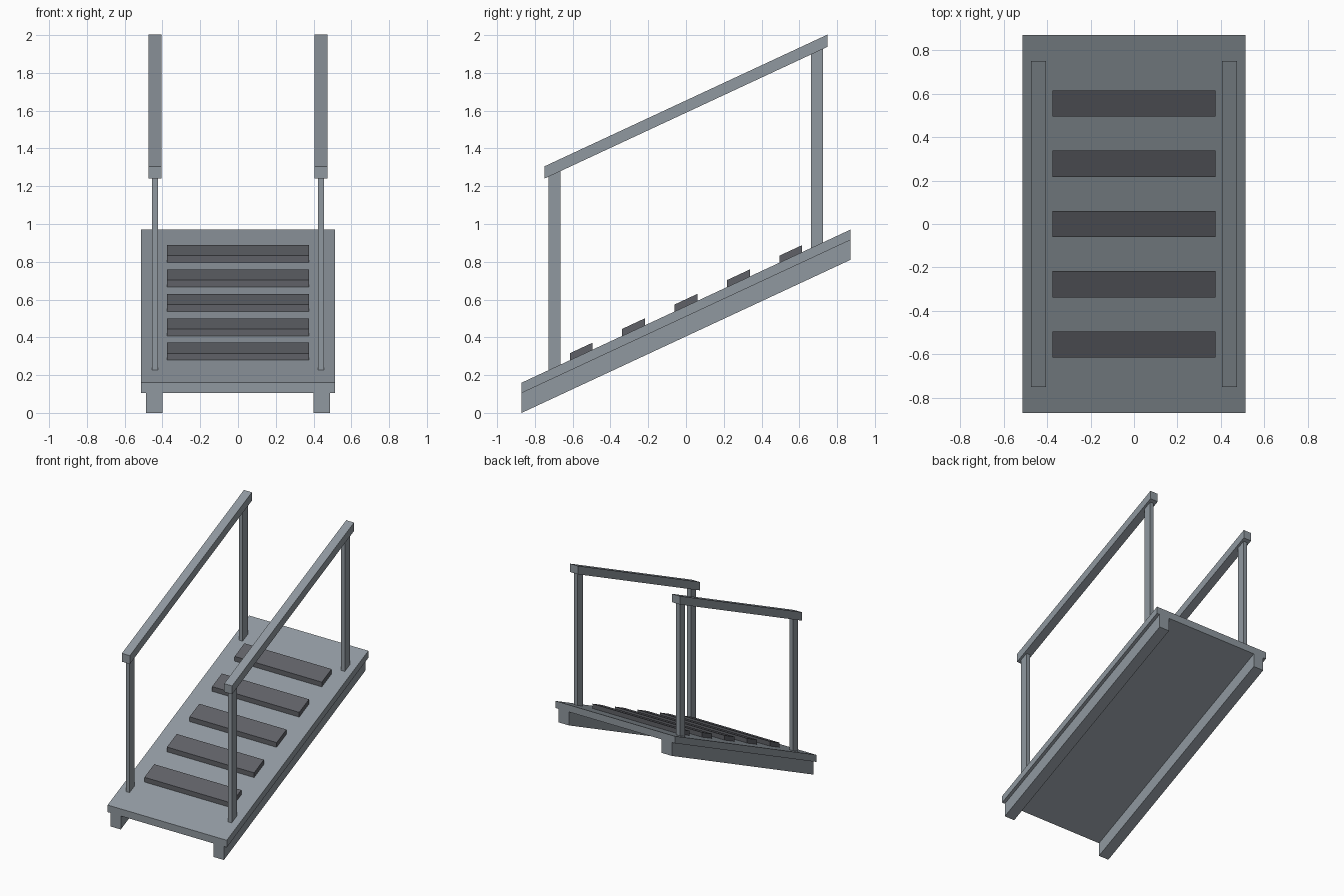
import bpy

if "Cube" in bpy.data.objects:
    bpy.data.objects.remove(bpy.data.objects["Cube"])

SLOPE = 0.4655


def material(name, rgb):
    m = bpy.data.materials.new(name)
    m.diffuse_color = (*rgb, 1)
    m.use_nodes = True
    m.node_tree.nodes["Principled BSDF"].inputs["Base Color"].default_value = m.diffuse_color
    return m


steel = material("grey steel", (0.28, 0.315, 0.35))
grip = material("dark grip", (0.115, 0.12, 0.135))


def deck_top(y):
    return 0.16 + SLOPE * (y + 0.87)


def rail_bottom(y):
    return 1.24 + SLOPE * (y + 0.75)


def ramp_box(name, x0, x1, y0, y1, bottom, top, mat):
    """Box with vertical ends whose bottom and top follow height functions of y."""
    verts = [(x, y, f(y)) for f in (bottom, top)
             for x, y in ((x0, y0), (x1, y0), (x1, y1), (x0, y1))]
    faces = [(3, 2, 1, 0), (4, 5, 6, 7), (0, 1, 5, 4),
             (1, 2, 6, 5), (2, 3, 7, 6), (3, 0, 4, 7)]
    me = bpy.data.meshes.new(name)
    me.from_pydata(verts, [], faces)
    me.materials.append(mat)
    ob = bpy.data.objects.new(name, me)
    bpy.context.collection.objects.link(ob)


def above(f, d):
    return lambda y: f(y) + d


# Sloping deck
ramp_box("deck", -0.513, 0.513, -0.87, 0.87, above(deck_top, -0.055), deck_top, steel)

# Grip cleats across the deck
for i in range(5):
    y = -0.555 + i * 0.2775
    ramp_box(f"cleat_{i + 1}", -0.375, 0.375, y - 0.06, y + 0.06,
             deck_top, above(deck_top, 0.037), grip)

# Stringers, posts and handrail on each side
for side, s in (("left", -1), ("right", 1)):
    def span(c, w):
        return s * c - w / 2, s * c + w / 2

    ramp_box(f"{side}_stringer", *span(0.444, 0.088), -0.87, 0.87,
             above(deck_top, -0.16), above(deck_top, -0.055), steel)
    ramp_box(f"{side}_handrail", *span(0.44, 0.068), -0.75, 0.75,
             rail_bottom, above(rail_bottom, 0.065), steel)
    for end, y in (("front", -0.696), ("back", 0.694)):
        ramp_box(f"{side}_{end}_post", *span(0.44, 0.032), y - 0.032, y + 0.032,
                 deck_top, rail_bottom, steel)
